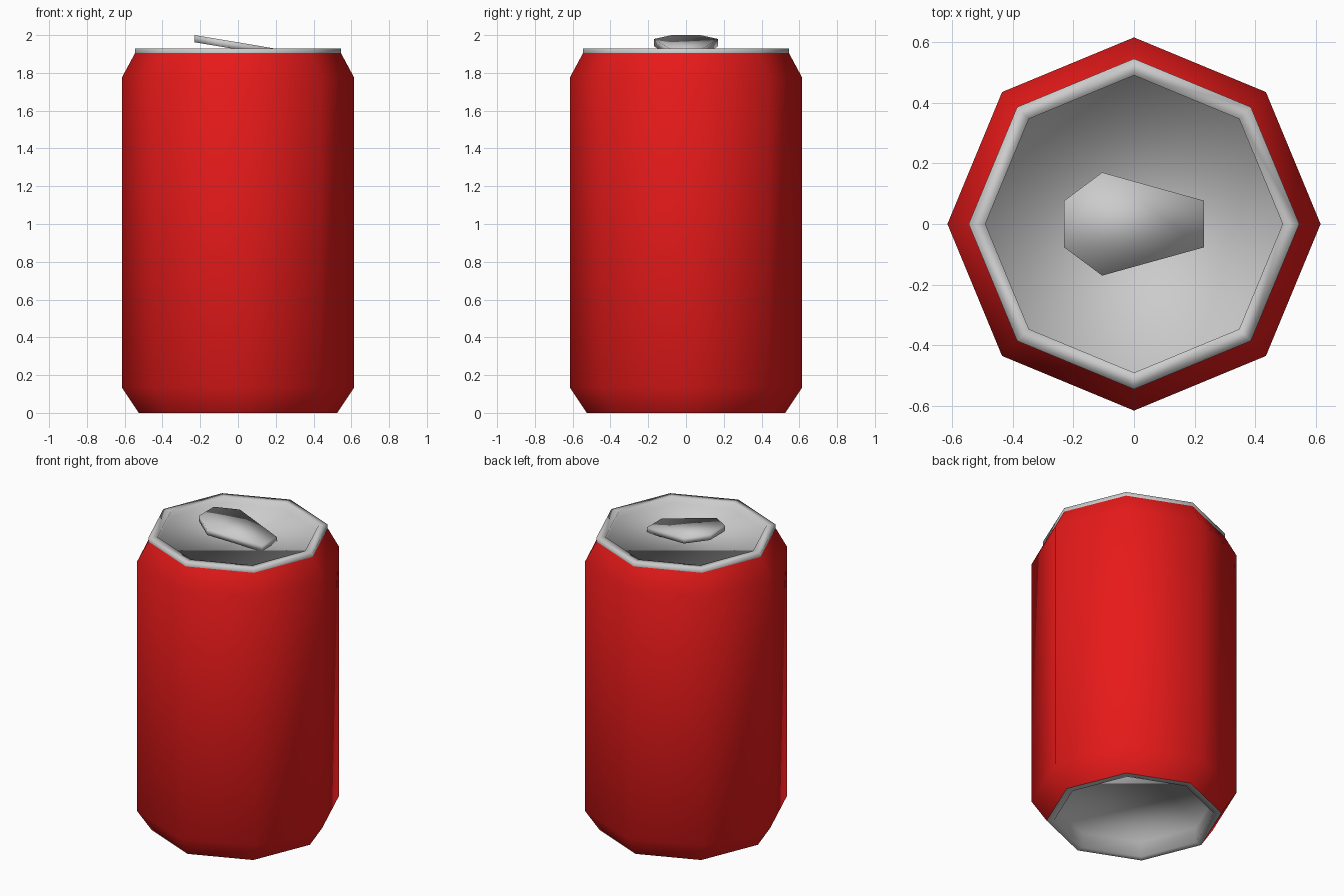
import bpy
from math import cos, sin, pi

if "Cube" in bpy.data.objects:
    bpy.data.objects.remove(bpy.data.objects["Cube"])

SIDES = 8


def add_mesh(name, verts, faces, mat=None):
    mesh = bpy.data.meshes.new(name)
    mesh.from_pydata(verts, [], faces)
    mesh.update()
    mesh.shade_smooth()
    if mat:
        mesh.materials.append(mat)
    obj = bpy.data.objects.new(name, mesh)
    bpy.context.collection.objects.link(obj)
    return obj


def lathe(name, profile, mat=None, cap_first=False, cap_last=False):
    """Spin (radius, z) points into an eight-sided shell."""
    n = SIDES
    verts = [(r * cos(2 * pi * i / n), r * sin(2 * pi * i / n), z)
             for r, z in profile for i in range(n)]
    faces = [(k * n + i, k * n + (i + 1) % n, (k + 1) * n + (i + 1) % n, (k + 1) * n + i)
             for k in range(len(profile) - 1) for i in range(n)]
    if cap_first:
        faces.append(tuple(reversed(range(n))))
    if cap_last:
        faces.append(tuple(range(len(verts) - n, len(verts))))
    return add_mesh(name, verts, faces, mat)


red = bpy.data.materials.new("red_paint")
red.diffuse_color = (0.8, 0.01, 0.01, 1)
red.use_nodes = True
red.node_tree.nodes["Principled BSDF"].inputs["Base Color"].default_value = red.diffuse_color

# Painted wall with chamfered shoulders
lathe("can_body", [(0.525, 0), (0.615, 0.135), (0.615, 1.775), (0.545, 1.905)], red)

# Raised rim and sunken lid
lathe("can_lid", [(0.545, 1.905), (0.545, 1.93), (0.49, 1.93), (0.49, 1.89)], cap_last=True)

# Recessed underside
lathe("can_base", [(0.48, 0.1), (0.48, 0), (0.525, 0)], cap_first=True)

# Tilted pull tab: six-sided plate, mirrored about y = 0
half = [(0.23, 0.077), (-0.105, 0.17), (-0.23, 0.077)]
outline = half + [(x, -y) for x, y in reversed(half)]
m = len(outline)
verts = [(x, y, top - 0.167 * (x + 0.23)) for top in (1.962, 2.0) for x, y in outline]
faces = [tuple(reversed(range(m))), tuple(range(m, 2 * m))]
faces += [(i, (i + 1) % m, m + (i + 1) % m, m + i) for i in range(m)]
add_mesh("pull_tab", verts, faces)
